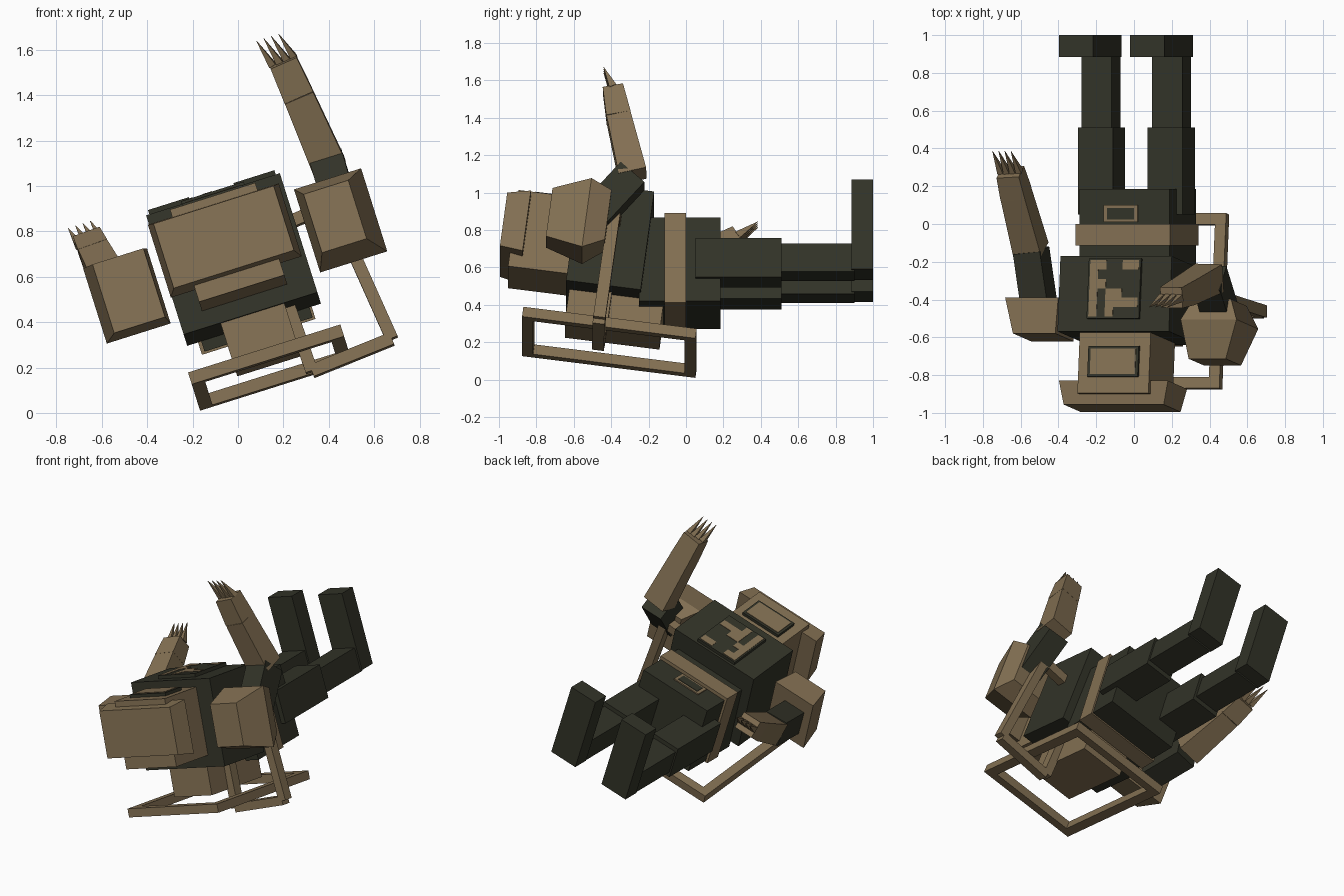
import bpy, bmesh, math, random
from mathutils import Matrix, Vector

if "Cube" in bpy.data.objects:
    bpy.data.objects.remove(bpy.data.objects["Cube"])

random.seed(4)


def material(name, rgb):
    m = bpy.data.materials.new(name)
    m.diffuse_color = (*rgb, 1)
    m.use_nodes = True
    m.node_tree.nodes["Principled BSDF"].inputs["Base Color"].default_value = m.diffuse_color
    return m


TAN = material("tan_armour", (0.225, 0.16, 0.085))
DARK = material("dark_olive", (0.032, 0.033, 0.021))

# The figure lies along y, rolled about y; the upper body also pitches at the waist
BODY = Matrix.Translation((0, 0, 0.65)) @ Matrix.Rotation(math.radians(-17.5), 4, 'Y')
UPPER = BODY @ Matrix.Rotation(math.radians(-7.5), 4, 'X')
WORLD = Matrix.Identity(4)


def skin(name, rings, mat, frame):
    """Join four-point rings into a closed solid."""
    bm = bmesh.new()
    loops = [[bm.verts.new(frame @ Vector(p)) for p in r] for r in rings]
    for a, b in zip(loops, loops[1:]):
        for i in range(4):
            j = (i + 1) % 4
            bm.faces.new((a[i], a[j], b[j], b[i]))
    bm.faces.new(loops[0])
    bm.faces.new(loops[-1])
    bmesh.ops.recalc_face_normals(bm, faces=bm.faces)
    me = bpy.data.meshes.new(name)
    bm.to_mesh(me)
    bm.free()
    me.materials.append(mat)
    ob = bpy.data.objects.new(name, me)
    bpy.context.collection.objects.link(ob)
    return ob


def loft(name, sections, mat, frame):
    """Sections along y: (y, x0, x1, z0, z1)."""
    rings = [[(x0, y, z0), (x1, y, z0), (x1, y, z1), (x0, y, z1)]
             for y, x0, x1, z0, z1 in sections]
    return skin(name, rings, mat, frame)


def box(name, x, y, z, mat, frame):
    return loft(name, [(y[0], *x, *z), (y[1], *x, *z)], mat, frame)


def beam(name, p, q, size, mat, frame=WORLD, end=None, side=(0.954, 0, 0.301)):
    """Straight bar from p to q, optionally tapering to the end size."""
    p, q = Vector(p), Vector(q)
    d = (q - p).normalized()
    s = Vector(side)
    s = (s - d * s.dot(d)).normalized()
    t = d.cross(s)
    rings = []
    for c, (w, h) in ((p, size), (q, end or size)):
        rings.append([c + s * i * w / 2 + t * j * h / 2
                      for i, j in ((-1, -1), (1, -1), (1, 1), (-1, 1))])
    return skin(name, rings, mat, frame)


# Legs and upright feet
MID = -0.013
for side, k in (("left", -1), ("right", 1)):
    def span(a, b):
        return sorted((MID + k * a, MID + k * b))
    box(side + "_thigh", span(0.097, 0.29), (0.05, 0.51), (-0.192, 0.025), DARK, BODY)
    box(side + "_shin", span(0.113, 0.28), (0.5, 0.9), (-0.16, -0.003), DARK, BODY)
    box(side + "_foot", span(0.103, 0.292), (0.885, 1.0), (-0.15, 0.352), DARK, BODY)

# Hips, belt, buckle
box("hips", (-0.255, 0.245), (-0.25, 0.185), (-0.318, 0.15), DARK, BODY)
box("belt", (-0.27, 0.255), (-0.115, 0.0), (-0.328, 0.173), TAN, BODY)
box("buckle_rim", (-0.12, 0.07), (0.01, 0.1), (0.14, 0.158), TAN, BODY)
box("buckle_inset", (-0.1, 0.05), (0.025, 0.085), (0.155, 0.161), DARK, BODY)

# Torso and worn chest plate
box("torso", (-0.32, 0.298), (-0.607, -0.205), (-0.3, 0.255), DARK, UPPER)
box("chest_plate", (-0.155, 0.135), (-0.54, -0.22), (0.25, 0.277), DARK, UPPER)
for i in range(6):
    for j in range(6):
        if random.random() < 0.45:
            x, y = -0.145 + i * 0.045, -0.53 + j * 0.05
            box("chest_worn_patch", (x, x + 0.045), (y, y + 0.05),
                (0.275, 0.28), TAN, UPPER)

# Head, cap and face plate
box("head", (-0.212, 0.182), (-0.93, -0.6), (-0.225, 0.205), TAN, UPPER)
loft("helmet_cap", [(-0.985, -0.3, 0.255, -0.14, 0.16),
                    (-0.86, -0.325, 0.28, -0.16, 0.18)], TAN, UPPER)
box("face_plate", (-0.155, 0.125), (-0.845, -0.68), (0.2, 0.225), DARK, UPPER)
box("face_inset", (-0.14, 0.11), (-0.83, -0.695), (0.222, 0.229), TAN, UPPER)

# Backpack and carrying frame behind it
box("backpack", (-0.15, 0.145), (-0.59, -0.08), (-0.48, -0.29), TAN, UPPER)
for x in (-0.352, 0.292):
    box("frame_long_rail", (x, x + 0.06), (-0.812, 0.123), (-0.549, -0.494), TAN, UPPER)
for y in (-0.812, 0.063):
    box("frame_cross_rail", (-0.352, 0.352), (y, y + 0.06), (-0.549, -0.494), TAN, UPPER)

# Side loop handle
corners = [(0.15, 0.05), (0.475, 0.08), (0.55, -0.57), (0.17, -0.6)]
for (x0, z0), (x1, z1) in zip(corners, corners[1:] + corners[:1]):
    beam("side_loop_bar", (x0, -0.393, z0), (x1, -0.393, z1), (0.065, 0.055),
         TAN, UPPER, side=(0, 1, 0))

# Shoulder pads
loft("right_shoulder_pad", [(-0.735, 0.37, 0.576, -0.155, 0.117),
                            (-0.533, 0.336, 0.646, -0.21, 0.177),
                            (-0.42, 0.39, 0.6, -0.14, 0.14)], TAN, UPPER)
loft("left_shoulder_pad", [(-0.6, -0.61, -0.375, -0.2, 0.12),
                           (-0.41, -0.655, -0.36, -0.21, 0.14)], TAN, UPPER)

# Arms: shoulder, elbow, wrist, hand end, claw tip
ARMS = {
    "right": [(0.46, -0.48, 0.88), (0.40, -0.285, 1.09), (0.265, -0.36, 1.4),
              (0.198, -0.39, 1.55), (0.13, -0.44, 1.655)],
    "left": [(-0.5, -0.45, 0.5), (-0.545, -0.14, 0.54), (-0.625, 0.16, 0.69),
             (-0.655, 0.275, 0.755), (-0.70, 0.385, 0.83)],
}
for side, (shoulder, elbow, wrist, hand, tip) in ARMS.items():
    beam(side + "_upper_arm", shoulder, elbow, (0.15, 0.17), DARK)
    beam(side + "_forearm", elbow, wrist, (0.155, 0.15), TAN, end=(0.135, 0.13))
    beam(side + "_hand", wrist, hand, (0.137, 0.132), TAN, end=(0.125, 0.11))
    row = Vector((0.954, 0, 0.301))
    for i in range(4):
        off = row * (i - 1.5) * 0.034
        beam(side + "_claw", Vector(hand) + off, Vector(tip) + off, (0.032, 0.04),
             TAN, end=(0.002, 0.002))
